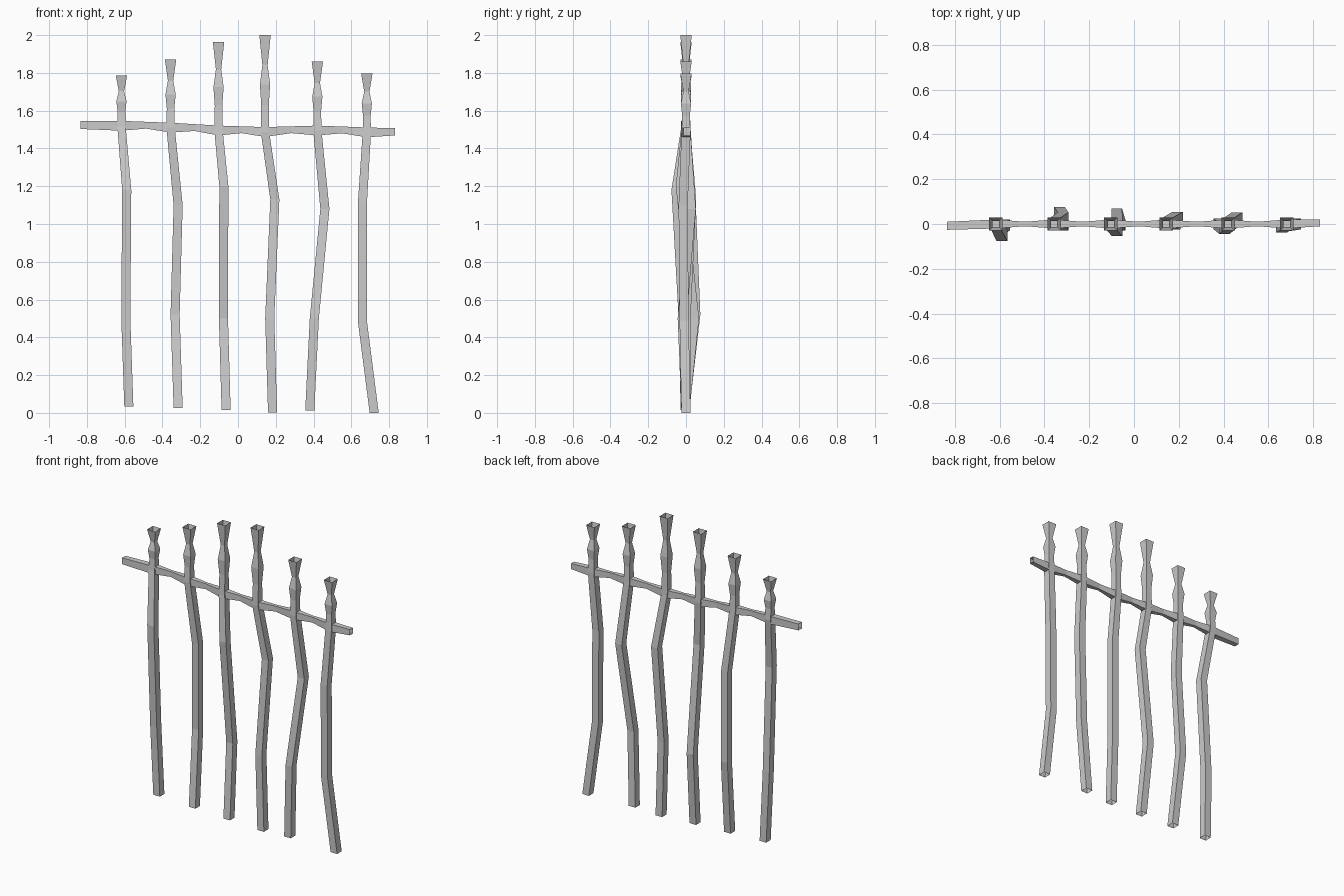
import bpy
import bmesh
from mathutils import Vector

cube = bpy.data.objects.get("Cube")
if cube:
    bpy.data.objects.remove(cube)

iron = bpy.data.materials.new("grey_iron")
iron.use_nodes = True
iron.diffuse_color = (0.6, 0.6, 0.6, 1)
iron.node_tree.nodes["Principled BSDF"].inputs["Base Color"].default_value = (0.6, 0.6, 0.6, 1)


def square_tube(name, rings, u, v):
    """Open four-sided tube through rings of (centre, half size u, half size v)."""
    bm = bmesh.new()
    loops = []
    for centre, a, b in rings:
        corners = ((-1, -1), (1, -1), (1, 1), (-1, 1))
        loops.append([bm.verts.new(Vector(centre) + u * a * s + v * b * t) for s, t in corners])
    for low, high in zip(loops, loops[1:]):
        for i in range(4):
            j = (i + 1) % 4
            bm.faces.new((low[i], low[j], high[j], high[i]))
    mesh = bpy.data.meshes.new(name)
    bm.to_mesh(mesh)
    bm.free()
    mesh.materials.append(iron)
    obj = bpy.data.objects.new(name, mesh)
    bpy.context.collection.objects.link(obj)


X, Y, Z = Vector((1, 0, 0)), Vector((0, 1, 0)), Vector((0, 0, 1))

# Each bar: x at rail, rail height, top height, then foot, lower bend, upper bend
bars = [
    (-0.617, 1.52, 1.785, (-0.578, -0.005, 0.035), (-0.594, -0.015, 0.5), (-0.589, -0.053, 1.18)),
    (-0.357, 1.51, 1.87, (-0.317, -0.005, 0.025), (-0.333, 0.052, 0.52), (-0.317, 0.028, 1.1)),
    (-0.103, 1.495, 1.963, (-0.063, -0.005, 0.015), (-0.077, 0.045, 0.5), (-0.075, -0.03, 1.2)),
    (0.143, 1.487, 2.0, (0.183, 0, 0.003), (0.168, 0, 0.5), (0.195, 0.03, 1.13)),
    (0.42, 1.495, 1.86, (0.38, 0, 0.013), (0.404, -0.02, 0.5), (0.46, 0.028, 1.08)),
    (0.682, 1.485, 1.797, (0.721, 0, 0), (0.658, -0.01, 0.49), (0.658, -0.015, 1.1)),
]
# Finial profile: share of the height above the rail, half width
finial = [(0.28, 0.02), (0.49, 0.027), (0.69, 0.014), (1, 0.03)]

for n, (x, rail_z, top_z, *bends) in enumerate(bars):
    rings = [(p, 0.024, 0.024) for p in bends]
    rings.append(((x, 0, rail_z), 0.022, 0.024))
    rings += [((x, 0, rail_z + f * (top_z - rail_z)), w, w) for f, w in finial]
    square_tube(f"upright_bar_{n + 1}", rings, X, Y)

# Cross rail: thick at each bar, thinner between bars
rings = [((-0.834, -0.008, 1.524), 0.018, 0.021)]
for n, bar in enumerate(bars):
    x, z = bar[:2]
    rings.append(((x, 0, z), 0.02, 0.026))
    if n < 5:
        mid_x, mid_z = (x + bars[n + 1][0]) / 2, (z + bars[n + 1][1]) / 2
        rings.append(((mid_x, 0, mid_z + 0.008), 0.01, 0.018))
rings.append(((0.83, 0.005, 1.488), 0.015, 0.019))
square_tube("cross_rail", rings, Y, Z)
